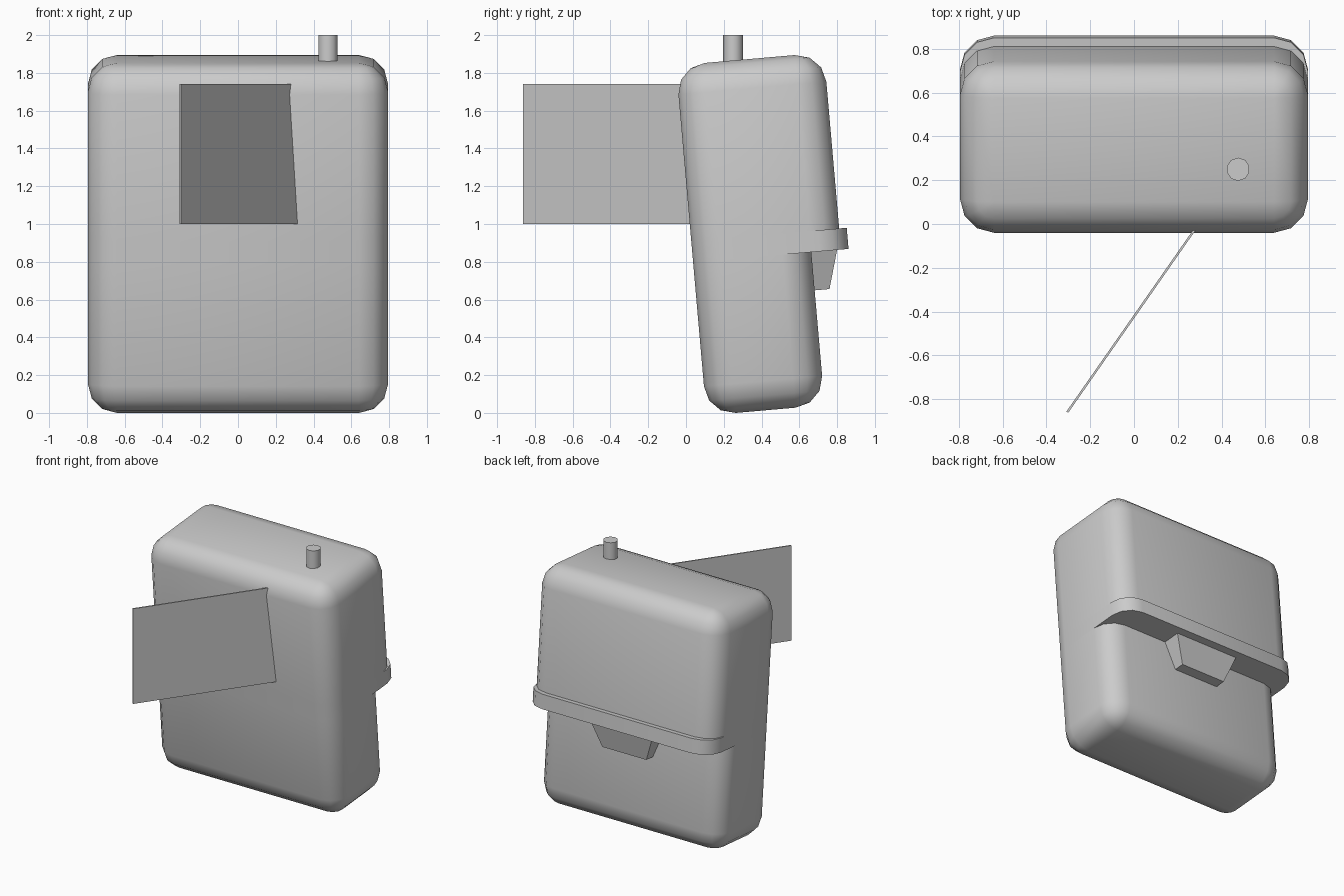
import bpy, bmesh
from math import radians, sin, cos, pi
from mathutils import Vector

if "Cube" in bpy.data.objects:
    bpy.data.objects.remove(bpy.data.objects["Cube"])

TILT = radians(5)
HALF_W, FRONT, R, SEG = 0.795, 0.107, 0.155, 3


def add_object(name, bm, tilt=0.0, smooth=True):
    bmesh.ops.remove_doubles(bm, verts=bm.verts, dist=0.0005)
    bmesh.ops.recalc_face_normals(bm, faces=bm.faces)
    mesh = bpy.data.meshes.new(name)
    bm.to_mesh(mesh)
    bm.free()
    ob = bpy.data.objects.new(name, mesh)
    bpy.context.collection.objects.link(ob)
    ob.rotation_euler.x = tilt
    if smooth:
        bpy.ops.object.select_all(action='DESELECT')
        ob.select_set(True)
        bpy.context.view_layer.objects.active = ob
        bpy.ops.object.shade_smooth_by_angle(angle=radians(40))
    return ob


def ring(z, back, r):
    """Rounded rectangle whose corner centres stay fixed while the radius varies."""
    cx, y0, y1 = HALF_W - R, FRONT + R, back - R
    corners = [(cx, y1), (-cx, y1), (-cx, y0), (cx, y0)]
    return [Vector((x + r * cos(a), y + r * sin(a), z))
            for i, (x, y) in enumerate(corners)
            for a in [(i + k / SEG) * pi / 2 for k in range(SEG + 1)]]


def loft(rings):
    bm = bmesh.new()
    rows = [[bm.verts.new(p) for p in pts] for pts in rings]
    n = len(rows[0])
    for lo, hi in zip(rows, rows[1:]):
        for i in range(n):
            j = (i + 1) % n
            bm.faces.new((lo[i], lo[j], hi[j], hi[i]))
    bm.faces.new(rows[0][::-1])
    bm.faces.new(rows[-1])
    return bm


# Body: slim lower part, projecting rim, deeper upper part
LOW, RIM, UP = 0.735, 0.933, 0.893
BOTTOM, TOP = -0.023, 1.837
angles = [k / SEG * pi / 2 for k in range(SEG + 1)]
rings = [ring(BOTTOM + R * (1 - cos(a)), LOW, R * sin(a)) for a in angles]
rings += [ring(0.79, LOW, R), ring(0.79, RIM, R), ring(0.902, RIM, R), ring(0.902, UP, R)]
rings += [ring(TOP - R * (1 - cos(a)), UP, R * sin(a)) for a in reversed(angles)]
add_object("body", loft(rings), TILT)

# Tapered catch under the rim
catch = [[Vector(p) for p in ((-w, 0.70, z), (w, 0.70, z), (w, y, z), (-w, y, z))]
         for z, w, y in ((0.587, 0.19, 0.814), (0.79, 0.27, 0.872))]
add_object("catch", loft(catch), TILT, smooth=False)

# Thin upright panel set at an angle into the front
a, b = Vector((-0.305, -0.86, 0)), Vector((0.33, 0.05, 0))
d = (b - a).normalized()
side = Vector((-d.y, d.x, 0)) * 0.005
panel = [[p + Vector((0, 0, z)) for p in (a - side, b - side, b + side, a + side)]
         for z in (1.0, 1.742)]
add_object("front_panel", loft(panel), smooth=False)

# Peg on the top
bm = bmesh.new()
bmesh.ops.create_cone(bm, cap_ends=True, segments=10, radius1=0.053, radius2=0.053, depth=0.2)
bmesh.ops.translate(bm, verts=bm.verts, vec=(0.476, 0.25, 1.9))
add_object("top_peg", bm)
